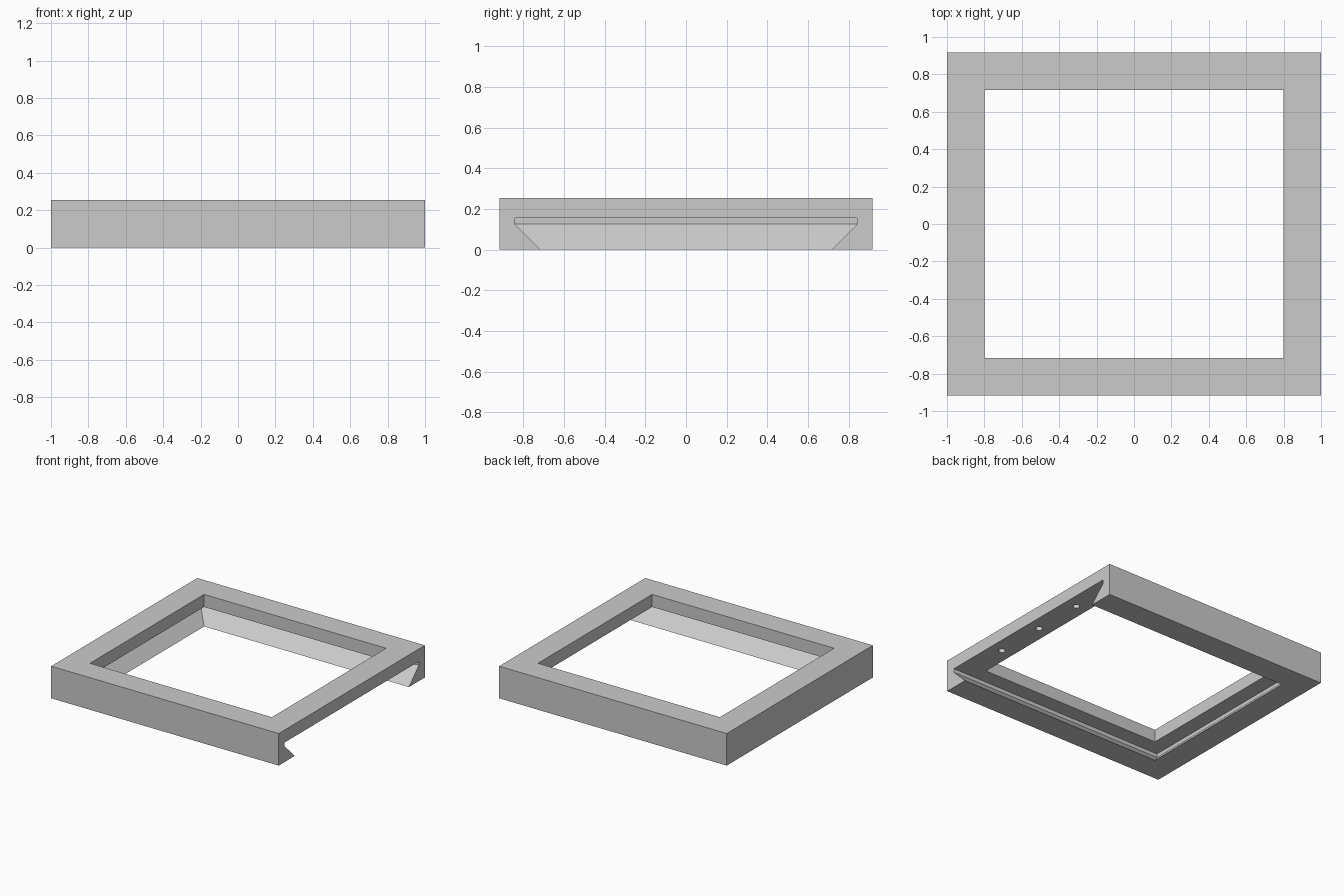
import bpy
import bmesh

if "Cube" in bpy.data.objects:
    bpy.data.objects.remove(bpy.data.objects["Cube"])

HX, HY, TOP = 1.0, 0.917, 0.255      # outer half sizes and height
WX, WY = 0.8, 0.717                  # window half sizes
FLARE, LIP, CEILING = 0.125, 0.125, 0.155

grey = bpy.data.materials.new("plain grey")
grey.use_nodes = True
grey.diffuse_color = (0.6, 0.6, 0.6, 1)
grey.node_tree.nodes["Principled BSDF"].inputs["Base Color"].default_value = (0.6, 0.6, 0.6, 1)


def loft(name, rings):
    """Solid through rectangles given as (x0, x1, half_y, z)."""
    bm = bmesh.new()
    loops = [[bm.verts.new(p) for p in
              ((x0, -y, z), (x1, -y, z), (x1, y, z), (x0, y, z))]
             for x0, x1, y, z in rings]
    for a, b in zip(loops, loops[1:]):
        for i in range(4):
            j = (i + 1) % 4
            bm.faces.new((a[i], a[j], b[j], b[i]))
    bm.faces.new(loops[0][::-1])
    bm.faces.new(loops[-1])
    bmesh.ops.recalc_face_normals(bm, faces=bm.faces)
    mesh = bpy.data.meshes.new(name)
    bm.to_mesh(mesh)
    bm.free()
    ob = bpy.data.objects.new(name, mesh)
    bpy.context.collection.objects.link(ob)
    mesh.materials.append(grey)
    return ob


# Outer block
frame = loft("frame", [(-HX, HX, HY, 0), (-HX, HX, HY, TOP)])

# Flared slide-in channel, open at the +x end
END = HX + 0.2
channel = loft("channel_cutter", [
    (-WX + 0.05, END, WY - 0.05, -0.05),
    (-WX - FLARE, END, WY + FLARE, LIP),
    (-WX - FLARE, END, WY + FLARE, CEILING)])

# Window through the top plate
window = loft("window_cutter", [(-WX, WX, WY, 0.14), (-WX, WX, WY, TOP + 0.1)])
cutters = [channel, window]

# Three blind holes in the underside of the open end
for y in (-0.42, 0, 0.42):
    bpy.ops.mesh.primitive_cylinder_add(vertices=32, radius=0.025, depth=0.1,
                                        location=(0.9, y, CEILING + 0.01))
    hole = bpy.context.object
    hole.name = "hole_cutter"
    hole.data.materials.append(grey)
    cutters.append(hole)

# Cut, bake the result and remove the cutters
for c in cutters:
    mod = frame.modifiers.new(c.name, "BOOLEAN")
    mod.operation = "DIFFERENCE"
    mod.solver = "EXACT"
    mod.object = c
    c.hide_render = True
bpy.context.view_layer.update()
baked = bpy.data.meshes.new_from_object(
    frame.evaluated_get(bpy.context.evaluated_depsgraph_get()))
frame.modifiers.clear()
frame.data = baked
for c in cutters:
    bpy.data.objects.remove(c)

# Round hole walls shade smoothly, all other edges stay sharp
bpy.ops.object.select_all(action="DESELECT")
frame.select_set(True)
bpy.context.view_layer.objects.active = frame
bpy.ops.object.shade_smooth_by_angle(angle=0.5)
